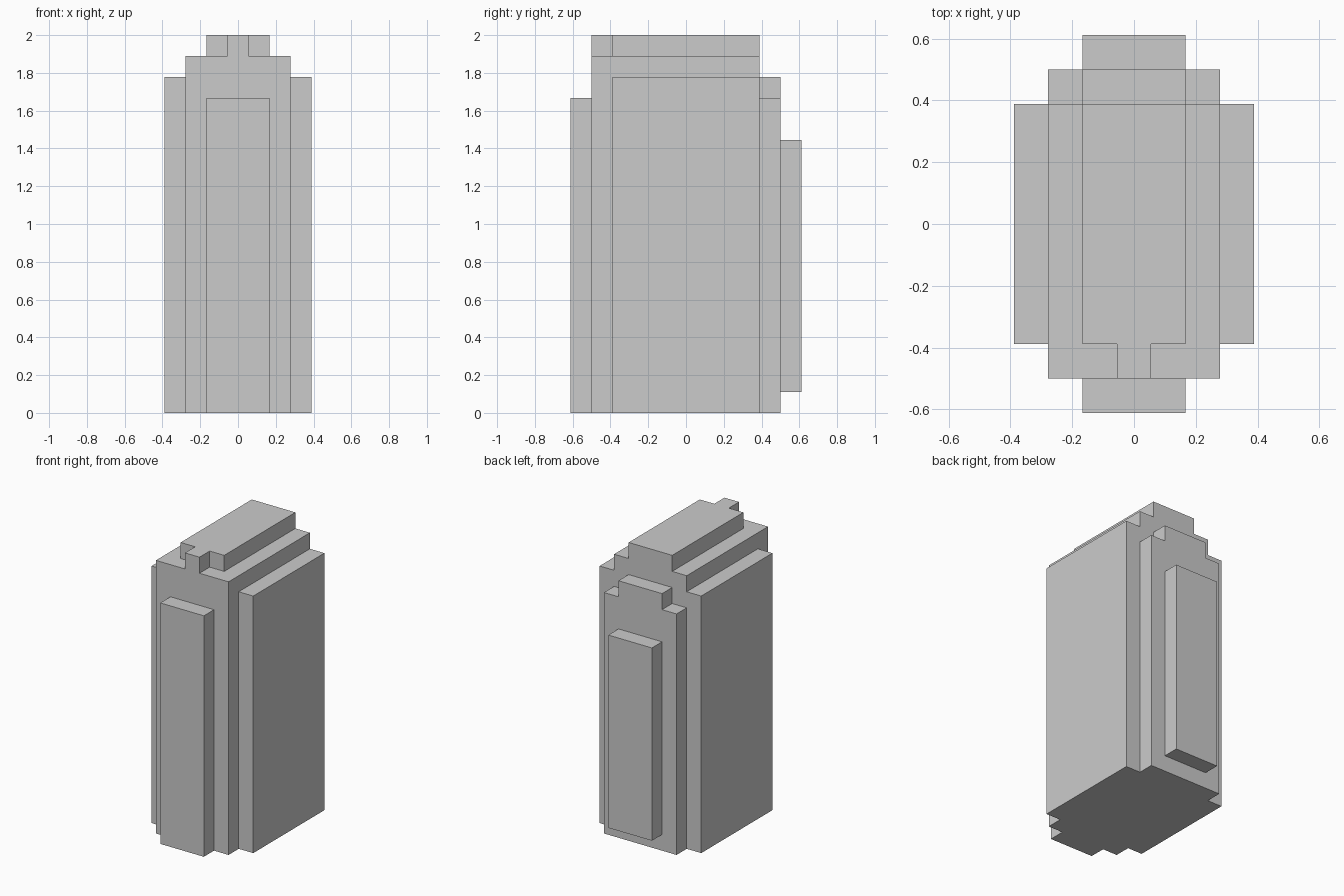
import bpy, bmesh

if "Cube" in bpy.data.objects:
    bpy.data.objects.remove(bpy.data.objects["Cube"])

U = 1 / 9  # grid step: the model is 18 steps tall


def stepped_slab(name, y0, y1, steps, base=0):
    """Extrude a symmetric stepped outline along y; steps = (half width, top)."""
    right, z = [], base
    for half, top in steps:
        right += [(half, z), (half, top)]
        z = top
    outline = right + [(-x, z) for x, z in reversed(right)]
    bm = bmesh.new()
    face = bm.faces.new([bm.verts.new((x * U, y0 * U, z * U)) for x, z in outline])
    ext = bmesh.ops.extrude_face_region(bm, geom=[face], use_keep_orig=True)
    verts = [g for g in ext["geom"] if isinstance(g, bmesh.types.BMVert)]
    bmesh.ops.translate(bm, verts=verts, vec=(0, (y1 - y0) * U, 0))
    bmesh.ops.recalc_face_normals(bm, faces=bm.faces)
    mesh = bpy.data.meshes.new(name)
    bm.to_mesh(mesh)
    bm.free()
    bpy.context.collection.objects.link(bpy.data.objects.new(name, mesh))


# Raised panel on the front
stepped_slab("front_panel", -5.5, -4.5, [(1.5, 15)])
# Front layer with the narrow top tab
stepped_slab("front_layer", -4.5, -3.5, [(2.5, 17), (0.5, 18)])
# Main body with stepped shoulders
stepped_slab("main_body", -3.5, 3.5, [(3.5, 16), (2.5, 17), (1.5, 18)])
# Lower stepped layer on the back
stepped_slab("back_layer", 3.5, 4.5, [(2.5, 15), (1.5, 16)])
# Raised panel on the back, one step off the ground
stepped_slab("back_panel", 4.5, 5.5, [(1.5, 13)], base=1)
